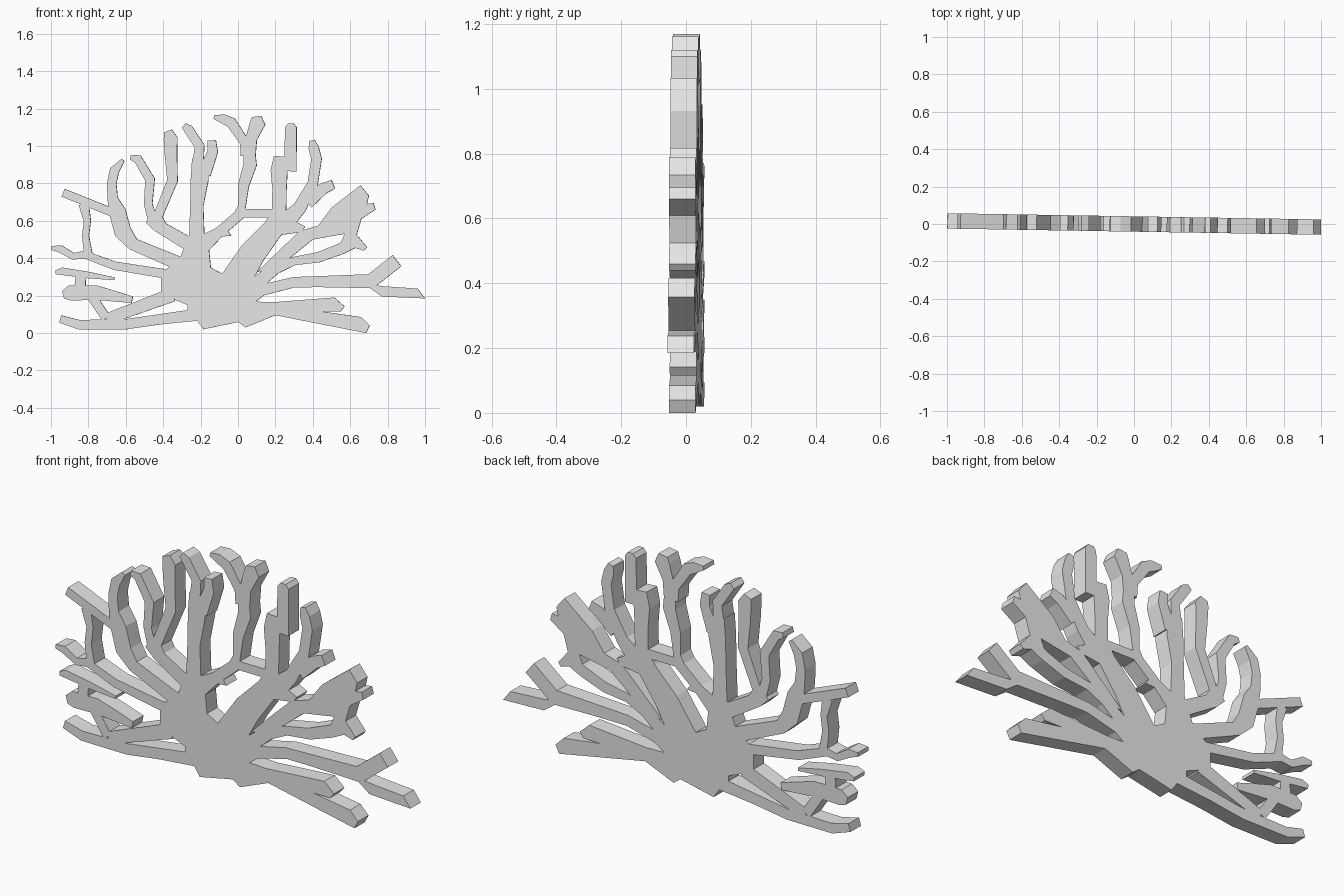
import bpy
import bmesh
from mathutils import Vector
from mathutils.geometry import delaunay_2d_cdt

THICKNESS = 0.082
SKEW = -0.0165          # the fan is turned slightly about z
pieces = []             # flat 2D outlines, merged into one fan below


def plate(*pts):
    """Angular flat piece given by its outline (x, z)."""
    pieces.append([Vector(p) for p in pts])


def branch(*pts):
    """Tapered branch along (x, z, width) points with mitred joints."""
    c = [Vector(p[:2]) for p in pts]
    d = [(b - a).normalized() for a, b in zip(c, c[1:])]
    sides = []
    for i, p in enumerate(pts):
        a, b = d[max(i - 1, 0)], d[min(i, len(d) - 1)]
        t = (a + b).normalized()
        n = Vector((-t.y, t.x)) * (p[2] / 2 / max(t.dot(a), 0.75))
        sides.append((c[i] + n, c[i] - n))
    for (l0, r0), (l1, r1) in zip(sides, sides[1:]):
        pieces.append([l0, r0, r1, l1])


def inside(p, poly):
    hit = False
    for a, b in zip(poly, poly[1:] + poly[:1]):
        if (a.y > p.y) != (b.y > p.y):
            if p.x < a.x + (p.y - a.y) * (b.x - a.x) / (b.y - a.y):
                hit = not hit
    return hit


# Trunk
plate((-.41, .22), (-.41, .32), (-.31, .40), (-.265, .52), (-.18, .52), (-.10, .515),
      (-.155, .45), (-.145, .35), (-.07, .31), (.0, .40), (.09, .325), (.06, .22),
      (.04, .17), (.04, .08), (.008, .06), (-.185, .02), (-.22, .07), (-.27, .125),
      (-.27, .15), (-.33, .175))

# Low left branches and their twigs
branch((-.95, .075, .04), (-.85, .045, .05), (-.60, .047, .055), (-.42, .073, .055),
       (-.20, .10, .065))
branch((-.70, .075, .06), (-.35, .205, .075))
branch((-.705, .08, .05), (-.785, .20, .05))
branch((-.935, .205, .04), (-.90, .214, .08), (-.76, .216, .078), (-.65, .195, .055),
       (-.565, .178, .035))
branch((-.975, .325, .02), (-.94, .33, .04), (-.80, .31, .035), (-.66, .29, .015))
branch((-.84, .31, .055), (-.845, .23, .06))

# Middle left branch, with the cross link above it
branch((-.997, .455, .02), (-.95, .45, .04), (-.88, .41, .035), (-.82, .42, .04),
       (-.66, .36, .045), (-.38, .315, .05))
branch((-.825, .69, .055), (-.805, .60, .037), (-.815, .52, .037), (-.80, .42, .045))
branch((-.935, .75, .045), (-.66, .64, .045))

# Upper left branches
branch((-.615, .925, .02), (-.66, .87, .05), (-.675, .80, .05), (-.67, .72, .055),
       (-.645, .65, .09), (-.615, .54, .09), (-.56, .475, .065), (-.30, .365, .075))
branch((-.575, .94, .025), (-.535, .93, .045), (-.47, .82, .05), (-.48, .69, .045),
       (-.455, .60, .05))
branch((-.48, .61, .045), (-.43, .575, .065), (-.22, .45, .075))
branch((-.375, 1.08, .045), (-.36, 1.04, .073), (-.358, .95, .066), (-.35, .815, .055),
       (-.43, .62, .05), (-.41, .57, .06))

# Forked branch above the trunk
branch((-.22, .40, .09), (-.22, .68, .07), (-.205, .82, .095), (-.20, .93, .09))
branch((-.29, 1.11, .03), (-.265, 1.09, .05), (-.205, 1.0, .05), (-.215, .90, .06))
branch((-.14, 1.03, .045), (-.135, .97, .055), (-.18, .85, .07))

# Tallest forked branch, its stem, thorn and cross bar
branch((-.128, 1.155, .02), (-.08, 1.145, .05), (-.035, 1.125, .055), (.035, 1.02, .05),
       (.045, .95, .06))
branch((.10, 1.158, .05), (.105, 1.12, .08), (.072, 1.04, .06), (.062, .95, .065),
       (.065, .90, .07), (.03, .79, .058), (.02, .66, .038))
branch((.02, .68, .035), (.005, .63, .055), (-.10, .54, .055), (-.18, .48, .09))
plate((-.11, .55), (-.06, .555), (-.035, .52), (-.10, .515))
branch((0, .64, .045), (.20, .64, .045))

# Upper right branches and their shared stem
branch((.283, 1.12, .03), (.283, 1.10, .062), (.28, .865, .066))
branch((.225, .945, .065), (.22, .87, .09), (.222, .77, .076), (.22, .62, .075))
branch((.395, 1.03, .03), (.405, .99, .055), (.42, .93, .055), (.40, .80, .055),
       (.33, .67, .07), (.25, .59, .10))
branch((.51, .795, .05), (.46, .775, .06), (.37, .70, .075))
branch((.24, .63, .12), (.19, .56, .11), (.08, .43, .14), (-.02, .27, .16))
plate((.24, .62), (.30, .60), (.36, .57), (.34, .54), (.20, .52))

# Broad right branch with a slit
plate((.655, .79), (.70, .735), (.69, .69), (.725, .695), (.735, .66), (.66, .61),
      (.635, .525), (.69, .46), (.675, .44), (.61, .46), (.55, .48), (.57, .53),
      (.40, .50), (.29, .41), (.20, .35), (.10, .325), (.24, .46), (.33, .545),
      (.43, .575), (.50, .67))
branch((.04, .22, .08), (.20, .345, .06), (.30, .385, .045), (.43, .405, .055),
       (.55, .45, .06), (.64, .50, .07))

# Long right branch with a forked end
branch((.0, .15, .08), (.13, .23, .06), (.30, .272, .055), (.45, .275, .06),
       (.71, .277, .075), (.85, .387, .075))
plate((.70, .26), (.78, .25), (.96, .238), (1, .185), (.77, .195), (.70, .245))

# Low right branch with a forked end
plate((.04, .17), (.19, .165), (.516, .19), (.57, .142), (.548, .115), (.45, .115),
      (.66, .085), (.705, .04), (.685, 0), (.20, .095), (.04, .03), (.0, .06))

# Merge all the pieces into one flat sheet
points, edges = [], []
for poly in pieces:
    k, n = len(points), len(poly)
    points += poly
    edges += [(k + i, k + (i + 1) % n) for i in range(n)]
verts, _, tris, *_ = delaunay_2d_cdt(points, edges, [], 0, 1e-5)

bm = bmesh.new()
bv = [bm.verts.new((v.x, SKEW * v.x, v.y)) for v in verts]
for t in tris:
    mid = sum((verts[i] for i in t), Vector((0, 0))) / len(t)
    if any(inside(mid, poly) for poly in pieces):
        bm.faces.new([bv[i] for i in t])
bmesh.ops.delete(bm, geom=[v for v in bm.verts if not v.link_faces], context='VERTS')
bmesh.ops.dissolve_limit(bm, angle_limit=0.01, verts=bm.verts, edges=bm.edges)

mesh = bpy.data.meshes.new("coral_fan")
bm.to_mesh(mesh)
bm.free()
fan = bpy.data.objects.new("coral_fan", mesh)
bpy.context.collection.objects.link(fan)

# Give the sheet its thickness
solid = fan.modifiers.new("thickness", 'SOLIDIFY')
solid.thickness = THICKNESS
solid.offset = 0

grey = bpy.data.materials.new("light_grey")
grey.diffuse_color = (0.8, 0.8, 0.8, 1)
mesh.materials.append(grey)
